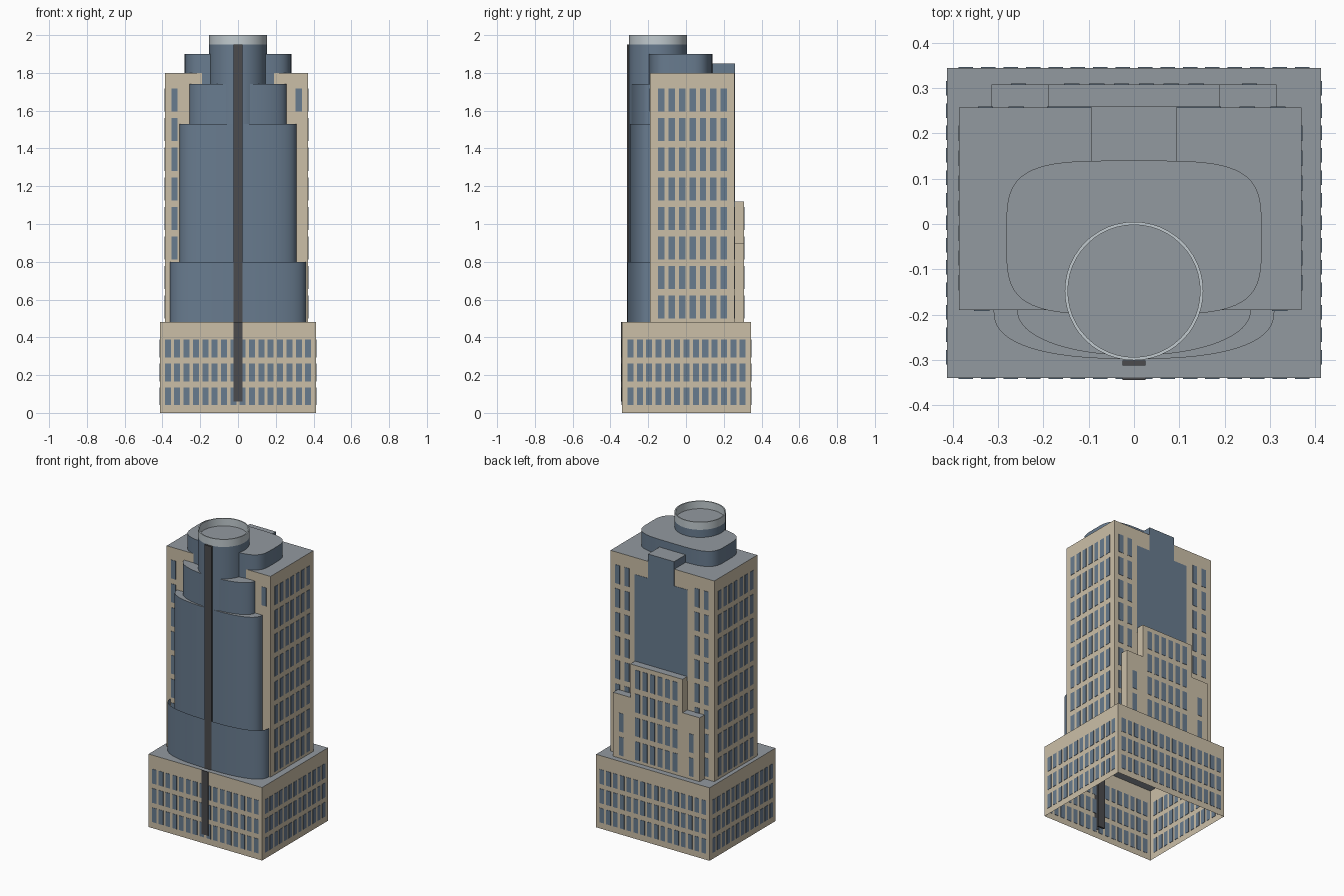
import bpy, bmesh, math
from mathutils import Matrix, Vector

if "Cube" in bpy.data.objects:
    bpy.data.objects.remove(bpy.data.objects["Cube"])


def material(name, rgb):
    m = bpy.data.materials.new(name)
    m.use_nodes = True
    m.diffuse_color = (*rgb, 1)
    m.node_tree.nodes["Principled BSDF"].inputs["Base Color"].default_value = (*rgb, 1)
    return m


STONE = material("tan stone", (0.60, 0.52, 0.39))
GLASS = material("blue glass", (0.14, 0.20, 0.275))
ROOF = material("grey roof", (0.29, 0.32, 0.35))
RIM = material("pale rim", (0.54, 0.60, 0.63))
DARK = material("dark metal", (0.07, 0.07, 0.075))


def finish(name, bm, mats, smooth=False):
    mesh = bpy.data.meshes.new(name)
    bm.to_mesh(mesh)
    bm.free()
    for m in mats:
        mesh.materials.append(m)
    ob = bpy.data.objects.new(name, mesh)
    bpy.context.collection.objects.link(ob)
    if smooth:
        bpy.ops.object.select_all(action='DESELECT')
        ob.select_set(True)
        bpy.context.view_layer.objects.active = ob
        bpy.ops.object.shade_smooth_by_angle(angle=math.radians(35))
    return ob


def prism(name, outline, z0, z1, wall, roof=ROOF, smooth=False):
    """Walls over a counter-clockwise outline, open below; roof=None leaves the top open."""
    bm = bmesh.new()
    low = [bm.verts.new((x, y, z0)) for x, y in outline]
    high = [bm.verts.new((x, y, z1)) for x, y in outline]
    n = len(outline)
    for i in range(n):
        j = (i + 1) % n
        bm.faces.new((low[i], low[j], high[j], high[i]))
    if roof:
        bm.faces.new(high).material_index = 1
    return finish(name, bm, [wall, roof or wall], smooth)


def rect(x0, x1, y0, y1):
    return [(x0, y0), (x1, y0), (x1, y1), (x0, y1)]


def oval(a, b, cy, n, start=0.0, sweep=2 * math.pi, steps=64):
    """Superellipse points, counter-clockwise."""
    pts = []
    for i in range(steps):
        t = start + sweep * i / steps
        c, s = math.cos(t), math.sin(t)
        pts.append((math.copysign(a * abs(c) ** (2 / n), c),
                    cy + math.copysign(b * abs(s) ** (2 / n), s)))
    return pts


def bow(a, b, n):
    """Bowed front that runs back into the tower."""
    arc = oval(a, b, TOWER_Y0, n, math.pi, math.pi, 40)
    return arc + [(a, TOWER_Y0), (a, TOWER_Y0 + 0.04), (-a, TOWER_Y0 + 0.04)]


def plates(name, boxes, mat):
    """Boxes given as (centre, size)."""
    bm = bmesh.new()
    for c, s in boxes:
        bmesh.ops.create_cube(bm, size=1, matrix=Matrix.Translation(Vector(c)) @ Matrix.Diagonal((*s, 1)))
    return finish(name, bm, [mat])


def windows(name, axis, pos, cols, rows, w, h):
    """Window grid on a wall facing along the axis at the given position."""
    t = 0.004
    if axis == 'x':
        boxes = [((pos, c, z), (t, w, h)) for c in cols for z in rows]
    else:
        boxes = [((c, pos, z), (w, t, h)) for c in cols for z in rows]
    return plates(name, boxes, GLASS)


def spread(count, pitch, mid=0.0):
    return [mid + (i - (count - 1) / 2) * pitch for i in range(count)]


# Podium, open underneath
BX, BY0, BY1, BZ = 0.413, -0.340, 0.345, 0.48
prism("podium", rect(-BX, BX, BY0, BY1), 0, BZ, STONE)
rows = spread(3, 0.127, 0.215)
for side, s in (("left", 1), ("right", -1)):
    windows("podium_windows_" + side, 'x', s * BX, spread(13, 0.0495, 0.003), rows, 0.032, 0.095)
for side, y in (("front", BY0), ("back", BY1)):
    windows("podium_windows_" + side, 'y', y, spread(16, 0.0495), rows, 0.032, 0.095)

# Tower shaft
TX0, TX1, TOWER_Y0, TY1, TZ = -0.386, 0.37, -0.19, 0.257, 1.8
prism("tower", rect(TX0, TX1, TOWER_Y0, TY1), BZ, TZ, STONE)
rows = spread(8, 0.1566, 1.108)
WIN = (0.034, 0.122)
for side, x in (("left", TX1), ("right", TX0)):
    windows("tower_windows_" + side, 'x', x, spread(7, 0.055, 0.035), rows, *WIN)
windows("tower_windows_front_right", 'y', TOWER_Y0, [-0.336], rows, *WIN)
windows("tower_window_front_left", 'y', TOWER_Y0, [0.322], rows[-1:], *WIN)
windows("tower_windows_back", 'y', TY1, [-0.328, -0.26, 0.25, 0.318], rows, *WIN)

# Bowed glass tiers on the front; the lowest is an open screen
prism("lower_glass_screen", bow(0.36, 0.12, 2.5), BZ, 0.80, GLASS, None, True)
prism("middle_glass_tier", bow(0.31, 0.108, 2.5), BZ, 1.53, GLASS, ROOF, True)
prism("upper_glass_tier", bow(0.258, 0.10, 2.1), 1.5, 1.74, GLASS, ROOF, True)

# Rounded crown and round turret
prism("crown", oval(0.282, 0.17, -0.03, 4), 1.70, 1.90, GLASS, ROOF, True)
TY, TR = -0.148, 0.153
prism("turret", oval(TR, TR, TY, 2, steps=48), BZ, 1.95, GLASS, ROOF, True)

# Turret rim ring
bm = bmesh.new()
loops = []
for r, z in ((TR, 1.95), (TR, 2.0), (TR - 0.007, 2.0), (TR - 0.007, 1.95)):
    loops.append([bm.verts.new((x, y, z)) for x, y in oval(r, r, TY, 2, steps=48)])
for a, b in zip(loops, loops[1:]):
    for i in range(48):
        j = (i + 1) % 48
        bm.faces.new((a[i], a[j], b[j], b[i]))
finish("turret_rim", bm, [RIM], True)

# Dark fin running up the front
plates("front_fin", [((0, -0.307, 1.005), (0.05, 0.012, 1.89)),
                     ((0, -0.342, 0.27), (0.05, 0.006, 0.42))], DARK)

# Back: glass panel, roof box and stepped annex
plates("back_glass_panel", [((0, TY1, 1.39), (0.385, 0.004, 0.60)),
                            ((0, TY1, 1.745), (0.19, 0.004, 0.11))], GLASS)
prism("roof_box", rect(-0.095, 0.095, 0.12, TY1 + 0.002), TZ, 1.85, GLASS)
AY = 0.308
prism("annex_centre", rect(-0.19, 0.19, TY1 - 0.02, AY), BZ, 1.12, STONE)
windows("annex_centre_windows", 'y', AY, spread(6, 0.055), rows[:4], *WIN)
for side, s in (("left", 1), ("right", -1)):
    x0, x1 = sorted((s * 0.19, s * 0.315))
    prism("annex_wing_" + side, rect(x0, x1, TY1 - 0.02, AY), BZ, 0.90, STONE)
    windows("annex_wing_windows_" + side, 'y', AY, [s * 0.255], rows[:2], *WIN)
